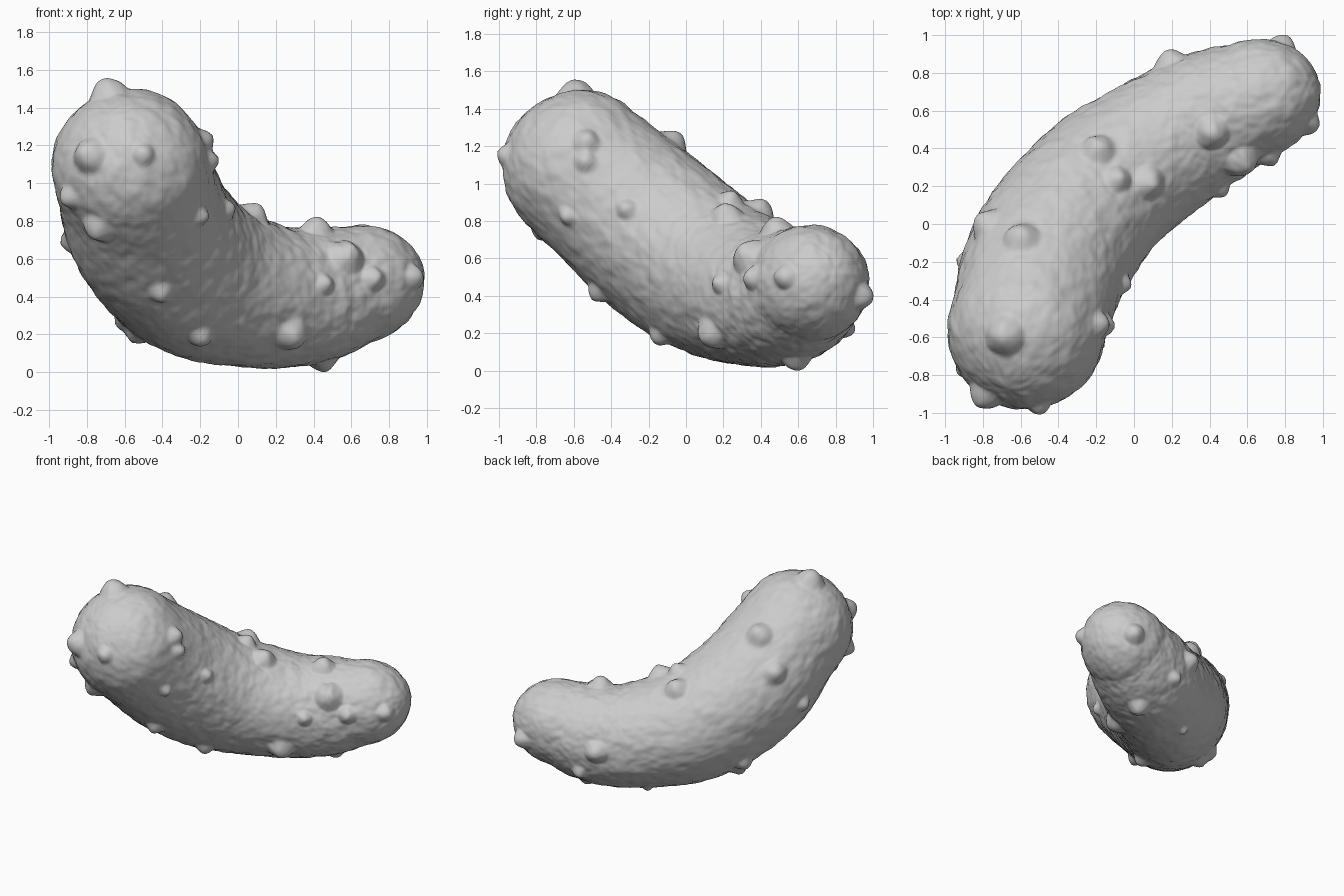
import bpy, bmesh, math
from mathutils import Vector, noise

if "Cube" in bpy.data.objects:
    bpy.data.objects.remove(bpy.data.objects["Cube"])

# Spine of the pickle: x, y, z, radius
SPINE = [(-0.57, -0.565, 1.08, 0.415), (-0.45, -0.18, 0.76, 0.435), (-0.19, 0.17, 0.51, 0.415),
         (0.17, 0.43, 0.40, 0.382), (0.42, 0.57, 0.41, 0.358), (0.635, 0.66, 0.46, 0.312)]
END_STRETCH = 1.15
BELLY = 0.11   # extra radius on the outer side of the bend

# Warts: x, y, z, size (snapped to the nearest point of the skin)
WARTS = [(-.69, -.60, 1.50, .095), (-.78, -.90, 1.15, .085), (-.50, -.97, 1.15, .055),
         (-.86, -.75, .94, .06), (-.75, -.77, .75, .08), (-.40, -.47, .41, .06),
         (-.18, -.18, .13, .06), (.33, .08, .14, .085), (.46, .60, .05, .07),
         (-.62, .12, .26, .065), (-.53, .10, .20, .06), (-.17, -.53, 1.23, .065),
         (-.13, -.55, 1.13, .055), (-.05, -.32, .86, .05), (-.25, -.60, .85, .045),
         (-.60, -.07, 1.22, .085), (-.19, .40, .86, .08), (.06, .22, .80, .08),
         (-.10, .23, .87, .065), (.42, .48, .77, .08), (.58, .32, .62, .09),
         (.70, .38, .49, .06), (.45, .20, .46, .05), (.92, .53, .50, .06),
         (.80, .96, .39, .07), (.20, .85, .42, .075), (.35, .82, .25, .055),
         (0, .50, .13, .035), (-.82, .03, 1.0, .08), (-.90, -.20, .68, .055)]

SIDES, MID, CAP = 220, 130, 36


def catmull(pts, t):
    """Smooth interpolation through the points, t in 0..1."""
    ext = [2 * pts[0] - pts[1]] + pts + [2 * pts[-1] - pts[-2]]
    f = t * (len(pts) - 1)
    i = min(int(f), len(pts) - 2)
    f -= i
    a, b, c, d = ext[i:i + 4]
    return 0.5 * (2 * b + (c - a) * f + (2 * a - 5 * b + 4 * c - d) * f**2 + (3 * b - a - 3 * c + d) * f**3)


pts = [Vector(p) for p in SPINE]


def section(t):
    p = catmull(pts, t)
    tan = catmull(pts, min(t + .01, 1)) - catmull(pts, max(t - .01, 0))
    belly = BELLY * math.sin(math.pi * t / .62)**2 if t < .62 else 0
    return p.xyz, tan.xyz.normalized(), p.w, belly


# Rings: rounded start, body, rounded end
rings = []
c, tan, r, _ = section(0)
for i in range(1, CAP):
    a = math.pi / 2 * i / CAP
    rings.append((c - tan * r * math.cos(a), tan, r * math.sin(a), 0))
start_tip = c - tan * r
rings += [section(i / MID) for i in range(MID + 1)]
c, tan, r, _ = section(1)
for i in range(1, CAP):
    a = math.pi / 2 * i / CAP
    rings.append((c + tan * r * END_STRETCH * math.sin(a), tan, r * math.cos(a), 0))
end_tip = c + tan * r * END_STRETCH

bm = bmesh.new()
loops = []
for c, tan, r, belly in rings:
    u = tan.cross(Vector((1, -1, 0))).normalized()   # points to the outside of the bend
    v = tan.cross(u)
    loops.append([bm.verts.new(c + r * (u * math.cos(a) * (1 + belly * max(0, math.cos(a))) + v * math.sin(a)))
                  for a in (2 * math.pi * k / SIDES for k in range(SIDES))])
for la, lb in zip(loops, loops[1:]):
    for k in range(SIDES):
        n = (k + 1) % SIDES
        bm.faces.new((la[k], la[n], lb[n], lb[k]))
for tip, loop in ((start_tip, loops[0]), (end_tip, loops[-1])):
    tv = bm.verts.new(tip)
    for k in range(SIDES):
        bm.faces.new((tv, loop[k], loop[(k + 1) % SIDES]))
bmesh.ops.recalc_face_normals(bm, faces=bm.faces)
bm.normal_update()

# Raise warts and a fine lumpy texture along the skin normals
base = [(v, v.co.copy(), v.normal.copy()) for v in bm.verts]
warts = []
for x, y, z, s in WARTS:
    q = Vector((x, y, z))
    warts.append((min((b[1] for b in base), key=lambda p: (p - q).length_squared), s))
for v, p, n in base:
    h = 0.007 * noise.noise(p * 13) + 0.004 * noise.noise(p * 27) + 0.006 * noise.noise(p * 3.5)
    for w, s in warts:
        k = 1 - (p - w).length_squared / (1.25 * s)**2
        if k > 0:
            h += 0.78 * s * k**1.5
    v.co = p + n * h

# Stand on the floor
low = min(v.co.z for v in bm.verts)
for v in bm.verts:
    v.co.z -= low

mesh = bpy.data.meshes.new("pickle")
bm.to_mesh(mesh)
bm.free()
for f in mesh.polygons:
    f.use_smooth = True
bpy.context.collection.objects.link(bpy.data.objects.new("pickle", mesh))
